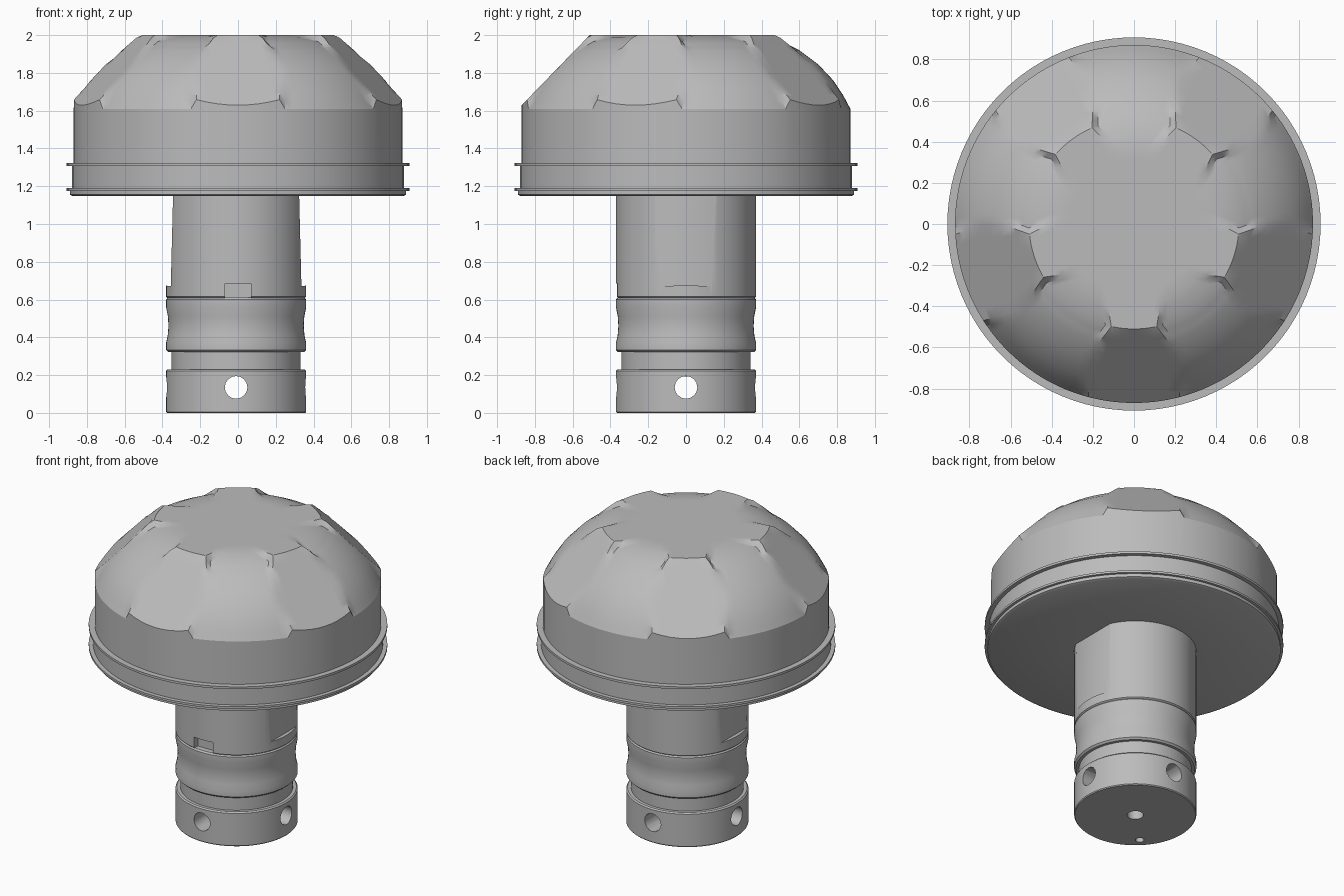
import bpy, bmesh, math
from math import sin, cos, pi, radians
from mathutils import Matrix

cube = bpy.data.objects.get("Cube")
if cube:
    bpy.data.objects.remove(cube, do_unlink=True)

grey = bpy.data.materials.new("matte_grey")
grey.use_nodes = True
GREY = (0.5, 0.5, 0.5, 1)
grey.diffuse_color = GREY
grey.node_tree.nodes["Principled BSDF"].inputs["Base Color"].default_value = GREY
AXIS_X = -0.01  # the stem sits slightly off centre


def make_object(name, bm):
    bmesh.ops.recalc_face_normals(bm, faces=bm.faces)
    mesh = bpy.data.meshes.new(name)
    bm.to_mesh(mesh)
    bm.free()
    mesh.materials.append(grey)
    obj = bpy.data.objects.new(name, mesh)
    bpy.context.collection.objects.link(obj)
    return obj


def loft(name, rings):
    """Skin closed rings of points and cap both ends."""
    bm = bmesh.new()
    loops = [[bm.verts.new(p) for p in ring] for ring in rings]
    for low, high in zip(loops, loops[1:]):
        for i in range(len(low)):
            j = (i + 1) % len(low)
            bm.faces.new((low[i], low[j], high[j], high[i]))
    bm.faces.new(loops[0])
    bm.faces.new(loops[-1])
    return make_object(name, bm)


def lathe(name, profile, x=0.0, sides=96):
    turns = [2 * pi * i / sides for i in range(sides)]
    return loft(name, [[(x + r * cos(t), r * sin(t), z) for t in turns] for r, z in profile])


def smooth(obj, angle=28):
    bpy.ops.object.select_all(action="DESELECT")
    obj.select_set(True)
    bpy.context.view_layer.objects.active = obj
    bpy.ops.object.shade_smooth_by_angle(angle=radians(angle))


def cut(obj, bm):
    cutter = make_object("cutter", bm)
    cutter.hide_render = True
    mod = obj.modifiers.new("cut", "BOOLEAN")
    mod.operation = "DIFFERENCE"
    mod.solver = "EXACT"
    mod.object = cutter
    bpy.context.view_layer.objects.active = obj
    bpy.ops.object.modifier_apply(modifier=mod.name)
    bpy.data.objects.remove(cutter, do_unlink=True)


def rod(radius, length, matrix):
    bm = bmesh.new()
    bmesh.ops.create_cone(bm, cap_ends=True, segments=16, radius1=radius,
                          radius2=radius, depth=length, matrix=matrix)
    return bm


def box(size, centre, tilt=0.0):
    bm = bmesh.new()
    bmesh.ops.create_cube(bm, size=1, matrix=Matrix.Translation(centre)
                          @ Matrix.Rotation(tilt, 4, "Y") @ Matrix.Diagonal((*size, 1)))
    return bm


def interpolate(points, x):
    for (x0, y0), (x1, y1) in zip(points, points[1:]):
        if x <= x1:
            return y0 + (y1 - y0) * max(0, x - x0) / (x1 - x0)
    return points[-1][1]


# Dome: rounded lobes between five sloping flats
LOBE = [(0.36, 2), (0.43, 1.99), (0.51, 1.966), (0.6, 1.92), (0.7, 1.845),
        (0.78, 1.76), (0.83, 1.685), (0.87, 1.61)]
PAD_WIDTH = [(0.32, 0.12), (0.4, 0.13), (0.51, 0.11), (0.6, 0.17), (0.75, 0.225), (0.87, 0.22)]


def dome_ring(r):
    ring = []
    half = math.asin(interpolate(PAD_WIDTH, r) / r)
    blend = half + 0.03 / r
    lobe_z = interpolate(LOBE, r)
    for k in range(5):
        middle = radians(-90 + 72 * k)
        for i in range(9):
            d = half * (i - 4) / 4
            z = min(2, 2 - (r * cos(d) - 0.51) * 1.03)
            ring.append((r * cos(middle + d), r * sin(middle + d), z))
        for i in range(15):
            d = blend + (radians(72) - 2 * blend) * i / 14
            ring.append((r * cos(middle + d), r * sin(middle + d), lobe_z))
    return ring


radii = [0.32, 0.36, 0.4, 0.43, 0.47, 0.51, 0.54, 0.57, 0.6, 0.65, 0.7, 0.74, 0.78, 0.81, 0.83, 0.85, 0.87]
rings = [dome_ring(r) for r in radii]
rings.append([(x, y, 1.31) for x, y, z in rings[-1]])
smooth(loft("dome", rings))

# Rim with two thin flanges
smooth(lathe("rim", [(0.3, 1.148), (0.875, 1.148), (0.89, 1.155), (0.89, 1.176), (0.907, 1.176),
                     (0.907, 1.19), (0.88, 1.19), (0.88, 1.308), (0.907, 1.308),
                     (0.907, 1.323), (0.86, 1.323)]))

# Upper shaft with a flat on each side and a front notch
shaft = lathe("shaft", [(0.36, 0.605), (0.371, 0.615), (0.371, 1.16)], AXIS_X)
for side in (-1, 1):
    cut(shaft, box((0.2, 1, 0.7), (AXIS_X + side * 0.437, 0, 1.025), -side * 0.025))
cut(shaft, box((0.14, 0.12, 0.14), (0, -0.385, 0.615)))
smooth(shaft)

# Waisted collar and neck
smooth(lathe("collar", [(0.34, 0.322), (0.36, 0.322), (0.371, 0.333), (0.371, 0.37), (0.362, 0.41),
                        (0.358, 0.46), (0.361, 0.51), (0.371, 0.56), (0.371, 0.6),
                        (0.362, 0.61), (0.34, 0.61)], AXIS_X))
smooth(lathe("neck", [(0.342, 0.22), (0.342, 0.33)], AXIS_X))

# Base with crossing holes and two holes underneath
base = lathe("base", [(0.366, 0), (0.371, 0.006), (0.371, 0.222), (0.363, 0.23)], AXIS_X)
for axis in ("X", "Y"):
    cut(base, rod(0.06, 1, Matrix.Translation((AXIS_X, 0, 0.135)) @ Matrix.Rotation(pi / 2, 4, axis)))
cut(base, rod(0.05, 0.26, Matrix.Translation((AXIS_X, 0, 0))))
cut(base, rod(0.026, 0.26, Matrix.Translation((AXIS_X - 0.215, -0.215, 0))))
smooth(base)
